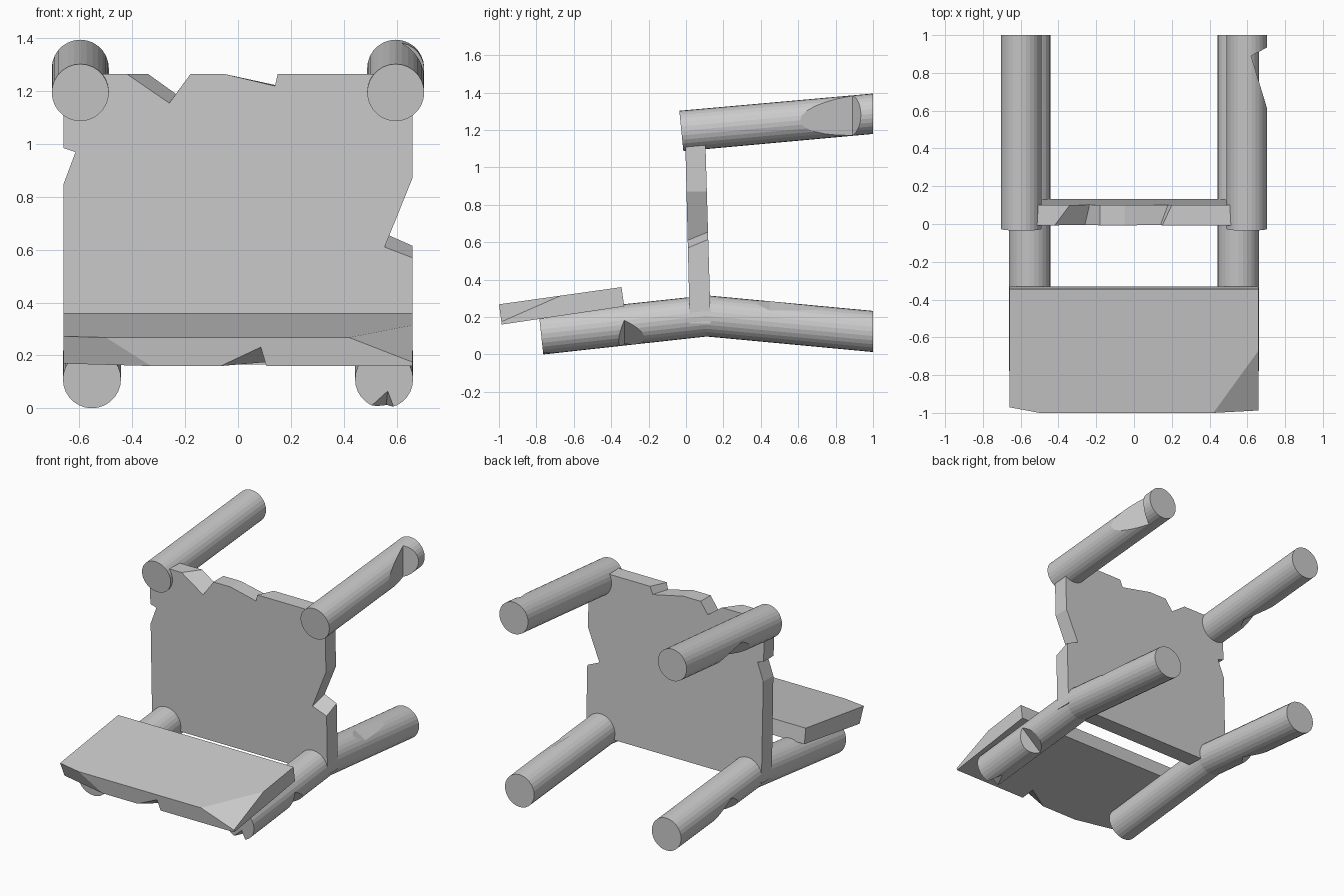
import bpy, bmesh, math
from mathutils import Vector

if "Cube" in bpy.data.objects:
    bpy.data.objects.remove(bpy.data.objects["Cube"])


def finish(name, bm):
    bmesh.ops.recalc_face_normals(bm, faces=bm.faces[:])
    me = bpy.data.meshes.new(name)
    bm.to_mesh(me)
    bm.free()
    ob = bpy.data.objects.new(name, me)
    bpy.context.collection.objects.link(ob)
    return ob


def loft(name, rings):
    """Solid through a list of equal-length point rings, capped at both ends."""
    bm = bmesh.new()
    vs = [[bm.verts.new(p) for p in ring] for ring in rings]
    n = len(vs[0])
    for a, b in zip(vs, vs[1:]):
        for i in range(n):
            j = (i + 1) % n
            bm.faces.new((a[i], a[j], b[j], b[i]))
    bm.faces.new(vs[0])
    bm.faces.new(vs[-1])
    return finish(name, bm)


def chip(ob, pts):
    """Subtract the convex hull of pts from an object."""
    bm = bmesh.new()
    for p in pts:
        bm.verts.new(p)
    bmesh.ops.convex_hull(bm, input=bm.verts[:])
    cutter = finish("cutter", bm)
    cutter.hide_render = True
    mod = ob.modifiers.new("chip", 'BOOLEAN')
    mod.operation = 'DIFFERENCE'
    mod.solver = 'EXACT'
    mod.object = cutter
    bpy.context.view_layer.objects.active = ob
    bpy.ops.object.modifier_apply(modifier=mod.name)
    bpy.data.objects.remove(cutter)


def log(name, x, r, path, sides=28):
    """Round log along (y, z, lean) stations."""
    rings = []
    for y, z, lean in path:
        ring = []
        for i in range(sides):
            a = 2 * math.pi * i / sides
            ring.append((x + r * math.cos(a), y - lean * r * math.sin(a), z + r * math.sin(a)))
        rings.append(ring)
    return loft(name, rings)


def gouge(ob, x, r, path, angle, y0, y_deep, y1, depth):
    """Axe-like wedge cut on a log, facing the given angle around its axis."""
    def z_at(y):
        for a, b in zip(path, path[1:]):
            if y <= b[0] or b is path[-1]:
                return a[1] + (b[1] - a[1]) * (y - a[0]) / (b[0] - a[0])
    a = math.radians(angle)
    out = Vector((math.cos(a), 0, math.sin(a)))
    side = Vector((-math.sin(a), 0, math.cos(a)))
    pts = []
    for y, d in ((y0, r), (y_deep, r - depth), (y1, r), (y0, r + .1), (y1, r + .1)):
        for s in (-.14, .14):
            pts.append(Vector((x, y, z_at(y))) + out * d + side * s)
    chip(ob, pts)


UPPER = [(-.025, 1.195, .1), (1, 1.287, 0)]
LOWER = [(-.775, .11, .11), (.11, .206, 0), (1, .123, 0)]
UX, UR, LX, LR = .597, .108, .553, .11

# arm logs at the top
left_arm = log("left_upper_log", -UX, UR, UPPER)
gouge(left_arm, -UX, UR, UPPER, 225, .28, .40, .60, .04)
right_arm = log("right_upper_log", UX, UR, UPPER)
gouge(right_arm, UX, UR, UPPER, 0, .61, .89, .935, .085)

# bent base logs
left_base = log("left_lower_log", -LX, LR, LOWER)
gouge(left_base, -LX, LR, LOWER, 225, .36, .45, .60, .045)
right_base = log("right_lower_log", LX, LR, LOWER)
gouge(right_base, LX, LR, LOWER, -50, -.36, -.33, -.22, .06)
gouge(right_base, LX, LR, LOWER, 60, .38, .45, .71, .012)
chip(right_base, [(.455, -.85, 0), (.57, -.85, .1), (.61, -.85, 0), (.56, -.62, 0)])

# upright panel with a chipped outline, front and back profiles differ slightly
front = [(-.66, .165), (-.66, .85), (-.615, .97), (-.66, .985), (-.66, 1.265),
         (-.42, 1.265), (-.26, 1.155), (-.18, 1.265), (-.05, 1.265), (.14, 1.22),
         (.15, 1.265), (.66, 1.265), (.66, .87), (.555, .61), (.66, .57), (.66, .165)]
back = list(front)
for i, p in {5: (-.34, 1.265), 6: (-.235, 1.19), 9: (.18, 1.215), 10: (.2, 1.265),
             13: (.57, .655), 14: (.66, .615)}.items():
    back[i] = p
panel = loft("upright_panel", [
    [(x, .02 - .027 * (z - .165) / 1.1, z) for x, z in front],
    [(x, .132 - .032 * (z - .165) / 1.1, z) for x, z in back]])

# trim the panel's top corners to stay inside the logs
for s in (-1, 1):
    chip(panel, [(s * x, y, z) for x in (.6, .8) for y in (-.1, .2) for z in (1.2, 1.4)])

# tilted front plank
side = [(-1, .268), (-.345, .36), (-.33, .257), (-.985, .16)]
plank = loft("front_plank", [[(x, y, z) for y, z in side] for x in (-.66, .66)])


def corner_cut(ob, a, b, c, outward):
    """Slice off everything beyond the plane a, b, c."""
    a, b, c = map(Vector, (a, b, c))
    mid = (a + b + c) / 3
    n = (b - a).cross(c - a).normalized()
    if n.dot(Vector(outward)) < 0:
        n.negate()
    bm = bmesh.new()
    bm.from_mesh(ob.data)
    bmesh.ops.bisect_plane(bm, geom=bm.verts[:] + bm.edges[:] + bm.faces[:],
                           plane_co=mid, plane_no=n, clear_outer=True)
    bmesh.ops.holes_fill(bm, edges=[e for e in bm.edges if e.is_boundary])
    bmesh.ops.recalc_face_normals(bm, faces=bm.faces[:])
    bm.to_mesh(ob.data)
    bm.free()


corner_cut(plank, (.42, -1, .268), (.66, -.67, .314), (.66, -.987, .175), (1, -1, 1))
corner_cut(plank, (-.5, -1, .268), (-.33, -.985, .16), (-.66, -.97, .272), (-1, -1, 0))
# notch under the plank's front edge
chip(plank, [(-.145, -1.03, .15), (.08, -1.03, .25), (.115, -1.03, .13), (.11, -.86, .16), (-.1, -.96, .13)])
